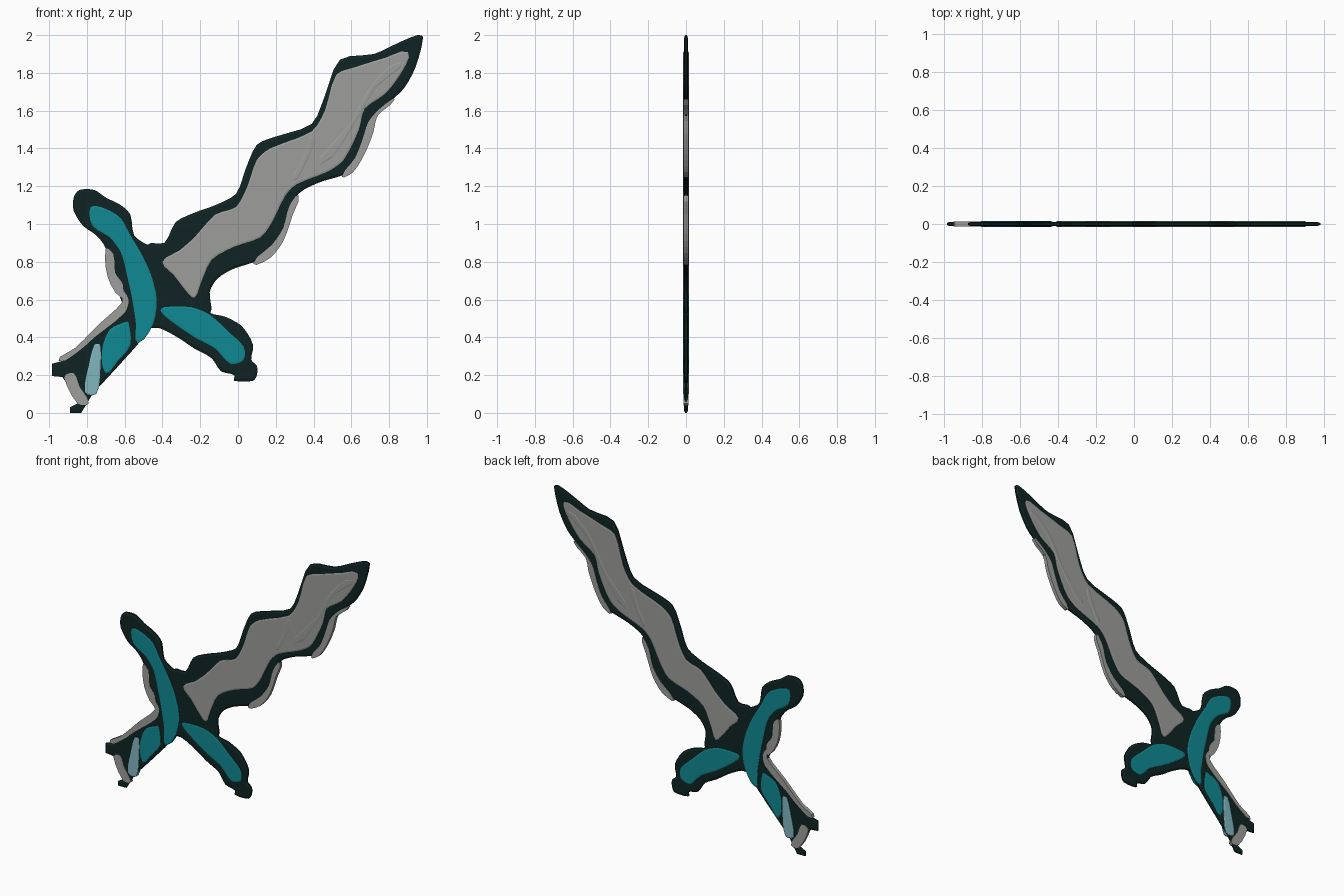
import bpy
import bmesh
from mathutils import Vector

default_cube = bpy.data.objects.get("Cube")
if default_cube:
    bpy.data.objects.remove(default_cube, do_unlink=True)


def make_material(name, red, green, blue):
    material = bpy.data.materials.new(name)
    material.use_nodes = True
    color = (red, green, blue, 1)
    material.diffuse_color = color
    shader = material.node_tree.nodes["Principled BSDF"]
    shader.inputs["Base Color"].default_value = color
    shader.inputs["Roughness"].default_value = 0.8
    return material


DARK = make_material("dark_green_black", .005, .017, .017)
STEEL = make_material("steel_grey", .34, .34, .335)
TEAL = make_material("teal", .005, .25, .29)
PALE = make_material("pale_blue", .22, .47, .53)


def smooth_outline(points, steps):
    """Round a closed outline with a gentle spline through its points."""
    corners = [Vector(point) for point in points]
    count = len(corners)
    result = []
    for index, start in enumerate(corners):
        before = corners[index - 1]
        end = corners[(index + 1) % count]
        after = corners[(index + 2) % count]
        length = (end - start).length
        leaving = (end - before).normalized() * length * .8
        arriving = (after - start).normalized() * length * .8
        for step in range(steps):
            t = step / steps
            ease = t * t * (3 - 2 * t)
            result.append(start.lerp(end, ease)
                          + leaving * t * (1 - t) ** 2
                          - arriving * t * t * (1 - t))
    return result


def build_slab(name, points, material, near, far, border, rise, sides, steps=3):
    """Extrude an outline along y and raise its faces inside a sloped border."""
    mesh = bpy.data.meshes.new(name)
    bm = bmesh.new()
    outline = smooth_outline(points, steps)
    face = bm.faces.new([bm.verts.new((p.x, near, p.y)) for p in outline])
    extruded = bmesh.ops.extrude_face_region(bm, geom=[face], use_keep_orig=True)
    moved = [item for item in extruded["geom"] if isinstance(item, bmesh.types.BMVert)]
    bmesh.ops.translate(bm, verts=moved, vec=(0, far - near, 0))
    bmesh.ops.recalc_face_normals(bm, faces=bm.faces[:])
    caps = [f for f in bm.faces if len(f.verts) == len(outline)
            and f.normal.y * sides <= abs(f.normal.y) * (sides == 0)
            or len(f.verts) == len(outline) and sides < 0 and f.normal.y > 0]
    if border:
        bmesh.ops.inset_individual(bm, faces=caps, thickness=border, depth=rise,
                                   use_even_offset=False)
    bmesh.ops.triangulate(bm, faces=[f for f in bm.faces if len(f.verts) > 4])
    bm.to_mesh(mesh)
    bm.free()
    mesh.materials.append(material)
    part = bpy.data.objects.new(name, mesh)
    bpy.context.collection.objects.link(part)
    return part


def body(name, points, depth, steps=3):
    """Dark core with a thin rim, raised on front and back."""
    return build_slab(name, points, DARK, -depth / 2, depth / 2,
                      .014, depth / 2, 0, steps)


def edge(name, points):
    """Exposed rim piece running through the whole thickness."""
    return build_slab(name, points, STEEL, -.012, .012, 0, 0, 0)


def inlay(name, points, material, top=.013, steps=3):
    """Thin coloured plate on the back, mirrored to the front."""
    part = build_slab(name, points, material, .008, top, .008, .002, -1, steps)
    mirror = part.modifiers.new("front_copy", "MIRROR")
    mirror.use_axis = (False, True, False)
    return part


# Wavy blade core
body("blade_core", [
    (.98, 1.99), (.94, 1.83), (.88, 1.72), (.81, 1.65), (.73, 1.56),
    (.71, 1.48), (.66, 1.37), (.61, 1.28), (.53, 1.25), (.43, 1.22),
    (.32, 1.16), (.28, 1.05), (.24, .92), (.17, .83), (.06, .79),
    (-.03, .76), (-.11, .71), (-.15, .64), (-.15, .52), (-.44, .46),
    (-.48, .89), (-.39, .9), (-.33, 1.01), (-.23, 1.06), (-.12, 1.1),
    (-.01, 1.16), (.04, 1.29), (.1, 1.42), (.19, 1.46), (.39, 1.53),
    (.46, 1.68), (.54, 1.87), (.72, 1.9), (.85, 1.96), (.95, 2)], .01)

# Crossguard core with two curved arms
body("guard_core", [
    (-.48, .89), (-.55, .94), (-.57, 1.05), (-.62, 1.1), (-.7, 1.14),
    (-.76, 1.18), (-.84, 1.18), (-.87, 1.14), (-.87, 1.07), (-.82, .99),
    (-.75, .94), (-.7, .87), (-.69, .72), (-.64, .65), (-.61, .58),
    (-.5, .45), (-.42, .45), (-.32, .4), (-.23, .34), (-.14, .29),
    (-.09, .22), (-.02, .2), (-.02, .17), (.08, .17), (.1, .2),
    (.1, .25), (.07, .28), (.08, .36), (.02, .46), (-.07, .51),
    (-.15, .53), (-.17, .58), (-.3, .75), (-.4, .86)], .0105)

# Grip core with a forked pommel
body("grip_core", [
    (-.61, .58), (-.73, .47), (-.86, .34), (-.93, .275), (-.985, .26),
    (-.985, .195), (-.93, .19), (-.85, .07), (-.85, .05), (-.89, .03),
    (-.89, 0), (-.83, 0), (-.77, .1), (-.65, .23), (-.55, .34),
    (-.45, .46), (-.45, .6)], .0095, steps=1)

# Bare steel along the outer rim
edge("upper_blade_edge", [
    (.83, 1.66), (.74, 1.575), (.715, 1.48), (.67, 1.37), (.61, 1.275),
    (.55, 1.25), (.62, 1.35), (.66, 1.45), (.69, 1.54), (.75, 1.61)])
edge("lower_blade_edge", [
    (.32, 1.15), (.29, 1.05), (.24, .91), (.17, .82), (.08, .79),
    (.18, .89), (.24, .98), (.27, 1.09)])
edge("guard_edge", [
    (-.7, .87), (-.69, .72), (-.62, .61), (-.61, .68), (-.65, .74), (-.66, .84)])
edge("grip_edge", [
    (-.62, .65), (-.58, .6), (-.6, .53), (-.76, .4), (-.84, .33),
    (-.95, .275), (-.86, .345), (-.73, .475), (-.61, .59)])
edge("pommel_edge", [
    (-.92, .19), (-.87, .21), (-.84, .14), (-.79, .05), (-.85, .05)])

# Steel blade faces and their raised folds
inlay("blade_face", [
    (-.4, .8), (-.31, .86), (-.23, .93), (-.12, 1.05), (-.01, 1.09),
    (.05, 1.2), (.1, 1.34), (.17, 1.4), (.39, 1.49), (.46, 1.6),
    (.52, 1.79), (.62, 1.83), (.78, 1.88), (.9, 1.91), (.87, 1.81),
    (.78, 1.69), (.67, 1.61), (.64, 1.5), (.56, 1.34), (.48, 1.28),
    (.31, 1.21), (.25, 1.15), (.18, 1.01), (.12, .93), (-.02, .88),
    (-.14, .81), (-.2, .68), (-.23, .61), (-.27, .64), (-.34, .73)], STEEL)
inlay("upper_fold", [
    (.87, 1.86), (.73, 1.72), (.62, 1.53), (.43, 1.31), (.59, 1.53),
    (.7, 1.73)], STEEL, .0145)
inlay("middle_fold", [
    (.4, 1.47), (.36, 1.32), (.29, 1.23), (.34, 1.34)], STEEL, .0145)

# Teal inlays on guard and grip
inlay("upper_guard_inlay", [
    (-.78, 1.09), (-.7, 1.08), (-.62, 1.03), (-.57, .94), (-.51, .84),
    (-.46, .73), (-.43, .6), (-.45, .47), (-.53, .37), (-.54, .47),
    (-.56, .6), (-.59, .74), (-.62, .85), (-.68, .93), (-.77, .99)], TEAL)
inlay("lower_guard_inlay", [
    (-.41, .54), (-.39, .56), (-.25, .56), (-.15, .52), (-.04, .42),
    (.03, .35), (.03, .28), (-.04, .26), (-.12, .34), (-.23, .4),
    (-.36, .49)], TEAL)
inlay("grip_inlay", [
    (-.6, .48), (-.58, .48), (-.57, .36), (-.64, .27), (-.7, .21),
    (-.72, .33), (-.68, .44)], TEAL)

# Pale highlight on the grip
inlay("grip_highlight", [
    (-.76, .36), (-.73, .36), (-.73, .22), (-.75, .1), (-.81, .11),
    (-.79, .25)], PALE)
